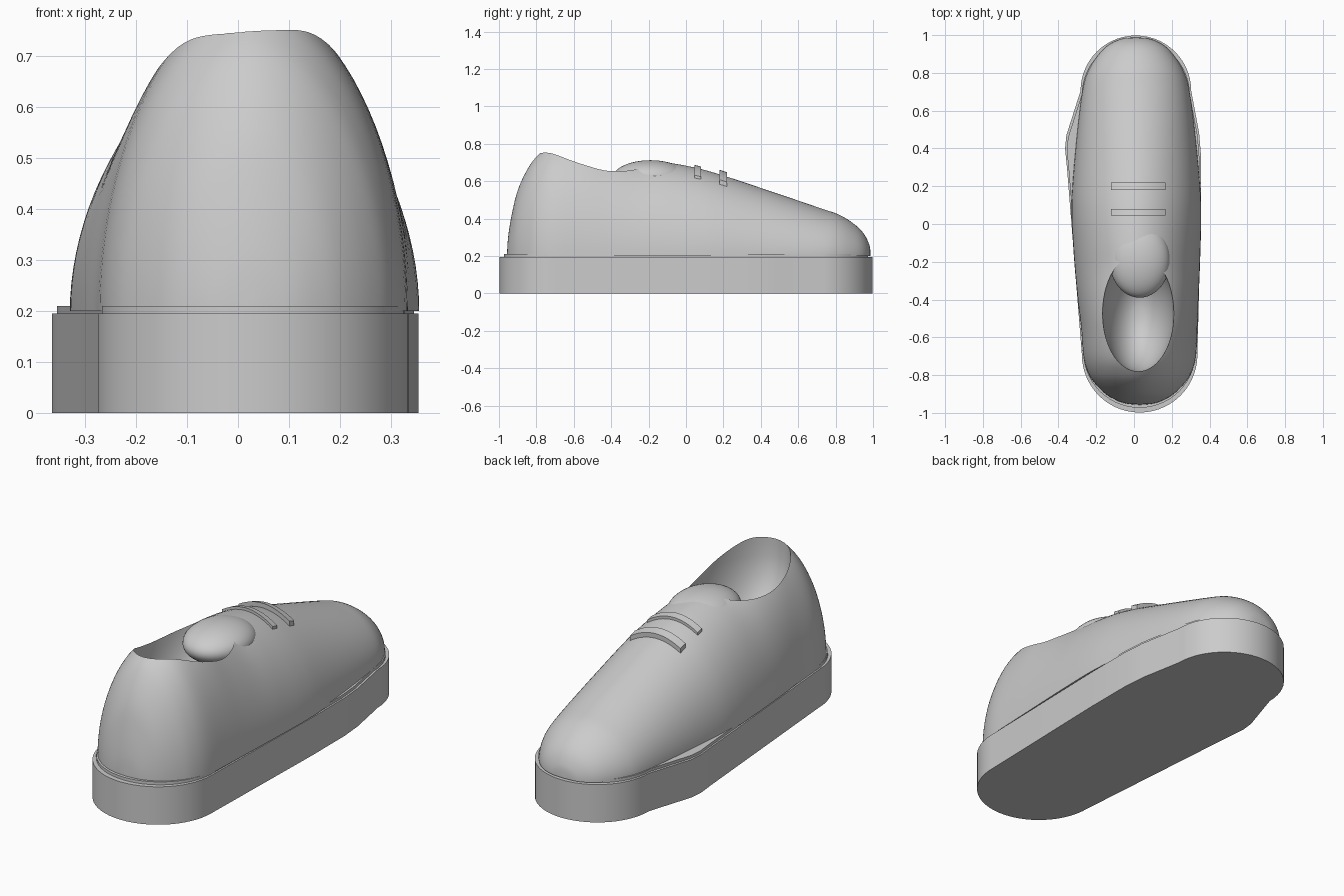
import bpy, bmesh
from math import sin, cos, pi, radians

old = bpy.data.objects.get("Cube")
if old:
    bpy.data.objects.remove(old)

grey = bpy.data.materials.new("plain_grey")
grey.use_nodes = True
grey.diffuse_color = (0.6, 0.6, 0.6, 1)
grey.node_tree.nodes["Principled BSDF"].inputs["Base Color"].default_value = (0.6, 0.6, 0.6, 1)


def loft(name, rings):
    """Closed skin over matching rings, capped at both ends."""
    bm = bmesh.new()
    rows = [[bm.verts.new(p) for p in ring] for ring in rings]
    n = len(rows[0])
    for a, b in zip(rows, rows[1:]):
        for i in range(n):
            j = (i + 1) % n
            bm.faces.new((a[i], a[j], b[j], b[i]))
    bm.faces.new(rows[0])
    bm.faces.new(rows[-1])
    bmesh.ops.recalc_face_normals(bm, faces=bm.faces)
    mesh = bpy.data.meshes.new(name)
    bm.to_mesh(mesh)
    bm.free()
    mesh.materials.append(grey)
    ob = bpy.data.objects.new(name, mesh)
    bpy.context.collection.objects.link(ob)
    return ob


def smooth(ob, degrees=35):
    bpy.ops.object.select_all(action='DESELECT')
    bpy.context.view_layer.objects.active = ob
    ob.select_set(True)
    bpy.ops.object.shade_smooth_by_angle(angle=radians(degrees))


def blend(a, b, c, d, t):
    """Catmull-Rom between b and c."""
    return b + 0.5 * t * (c - a + t * (2*a - 5*b + 4*c - d + t * (3*(b - c) + d - a)))


# Upper: stations of y, centre x, half width and ridge height
BASE = 0.2
stations = [
    (-.957, .03, .012, .215), (-.95, .03, .075, .31), (-.93, .03, .13, .43),
    (-.9, .03, .18, .55), (-.85, .03, .232, .66), (-.79, .03, .272, .74),
    (-.7, .03, .298, .8), (-.55, .028, .308, .81), (-.4, .022, .32, .765),
    (-.25, .018, .33, .72), (-.1, .015, .338, .7), (.05, .013, .343, .672),
    (.2, .012, .338, .63), (.5, .011, .31, .53), (.72, .01, .28, .455),
    (.82, .01, .247, .42), (.9, .01, .195, .37), (.95, .01, .142, .32),
    (.98, .01, .075, .26), (.987, .01, .012, .21)]
sections = []
last = len(stations) - 1
for k in range(last):
    four = [stations[min(max(k + o, 0), last)] for o in (-1, 0, 1, 2)]
    sections += [[blend(*v, s / 5) for v in zip(*four)] for s in range(5)]
sections.append(stations[-1])

POWER = 1.92


def section_ring(y, c, w, h, n=48):
    ring = []
    for i in range(n + 1):
        a = pi * i / n
        u, v = cos(a), max(sin(a), 0)
        x = abs(u) ** (2 / POWER) * (1 if u > 0 else -1)
        ring.append((c + w * x, y, BASE + (h - BASE) * v ** (2 / POWER)))
    return ring


upper = loft("upper", [section_ring(*s) for s in sections])

# Foot opening: a rounded plug cut out of the upper
plug_rings = []
for scale, z in [(1, 1.1), (1, .72)] + [
        (cos(a * pi / 26), .7 - .36 * sin(a * pi / 26)) for a in range(1, 13)]:
    plug_rings.append([(.022 + .19 * scale * cos(t * pi / 36),
                        -.47 + .31 * scale * sin(t * pi / 36), z) for t in range(72)])
plug = loft("opening_cutter", plug_rings)
plug.hide_render = True
cut = upper.modifiers.new("opening", 'BOOLEAN')
cut.operation = 'DIFFERENCE'
cut.solver = 'EXACT'
cut.object = plug
bpy.ops.object.select_all(action='DESELECT')
bpy.context.view_layer.objects.active = upper
upper.select_set(True)
bpy.ops.object.modifier_apply(modifier=cut.name)
bpy.data.objects.remove(plug)
smooth(upper)

# Padded tongue filling the front of the opening
bpy.ops.mesh.primitive_uv_sphere_add(segments=48, ring_count=24, location=(.03, -.19, .62))
tongue = bpy.context.object
tongue.name = "tongue"
tongue.scale = (.16, .2, .092)
tongue.data.materials.append(grey)
smooth(tongue, 60)


# Sole outline: heel arc, left flank, toe arc, right flank
def arc(cx, cy, r, start, n=28):
    return [(cx + r * cos(start + pi * i / n), cy + r * sin(start + pi * i / n))
            for i in range(n + 1)]


outline = (arc(.03, -.692, .306, pi) + [(.355, .1), (.355, .36), (.345, .48)]
           + arc(.01, .705, .293, 0) + [(-.358, .47), (-.365, .4), (-.355, .3)])


def slab(name, low, high, grow):
    return loft(name, [[(x * grow, y * grow, z) for x, y in outline] for z in (low, high)])


smooth(slab("sole", 0, .195, 1))
smooth(slab("welt", .18, .21, .975))


# Lace bands lying over the instep
def surface(x, y):
    k = max(i for i, s in enumerate(sections) if s[0] <= y)
    a, b = sections[k], sections[k + 1]
    t = (y - a[0]) / (b[0] - a[0])
    c, w, h = [a[i] + t * (b[i] - a[i]) for i in (1, 2, 3)]
    return BASE + (h - BASE) * (1 - abs((x - c) / w) ** POWER) ** (1 / POWER)


def lace(name, back, front, lift):
    rings = []
    for i in range(25):
        x = -.122 + .288 * i / 24
        rings.append([(x, y, surface(x, y) + d) for y, d in
                      ((back, -.02), (front, -.02), (front, lift), (back, lift))])
    smooth(loft(name, rings))


lace("front_lace", .18, .22, .024)
lace("rear_lace", .045, .08, .014)
